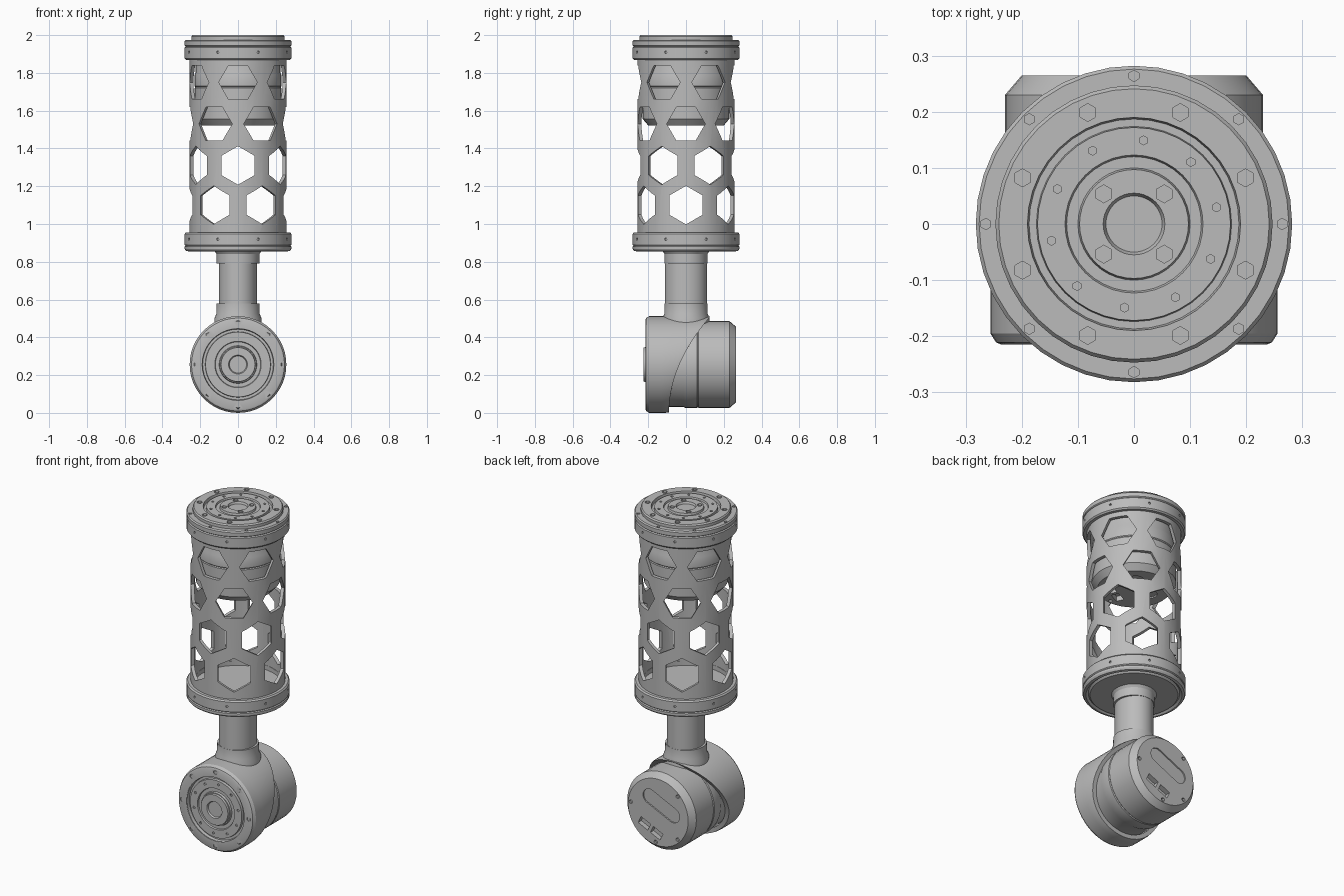
import bpy, bmesh
from math import radians, cos, sin, pi
from mathutils import Matrix, Vector

if "Cube" in bpy.data.objects:
    bpy.data.objects.remove(bpy.data.objects["Cube"])

grey = bpy.data.materials.new("plain grey")
grey.use_nodes = True
grey.diffuse_color = (0.5, 0.5, 0.5, 1)
grey.node_tree.nodes["Principled BSDF"].inputs["Base Color"].default_value = (0.5, 0.5, 0.5, 1)

T, R = Matrix.Translation, Matrix.Rotation
MOTOR_LENGTH = 0.478
AXLE_Z = 0.256


def lathe(name, profile, closed=False, segments=40):
    """Spin a (radius, height) profile about z; closed joins its ends into a ring."""
    bm = bmesh.new()
    verts = [bm.verts.new((r, 0, h)) for r, h in profile]
    edges = [bm.edges.new(pair) for pair in zip(verts, verts[1:])]
    if closed:
        edges.append(bm.edges.new((verts[-1], verts[0])))
    bmesh.ops.spin(bm, geom=verts + edges, cent=(0, 0, 0), axis=(0, 0, 1),
                   angle=2 * pi, steps=segments, use_duplicate=False)
    bmesh.ops.remove_doubles(bm, verts=bm.verts, dist=1e-4)
    bmesh.ops.recalc_face_normals(bm, faces=bm.faces)
    mesh = bpy.data.meshes.new(name)
    bm.to_mesh(mesh)
    bm.free()
    obj = bpy.data.objects.new(name, mesh)
    bpy.context.collection.objects.link(obj)
    return obj


def prism(bm, matrix, radius, depth, sides=6):
    return bmesh.ops.create_cone(bm, cap_ends=True, segments=sides, radius1=radius,
                                 radius2=radius, depth=depth, matrix=matrix)["verts"]


def cut(obj, bm):
    """Subtract the cutter bmesh and keep the result as plain mesh."""
    mesh = bpy.data.meshes.new("cutter")
    bm.to_mesh(mesh)
    bm.free()
    cutter = bpy.data.objects.new("cutter", mesh)
    cutter.hide_render = True
    bpy.context.collection.objects.link(cutter)
    mod = obj.modifiers.new("cut", "BOOLEAN")
    mod.operation, mod.solver, mod.object = "DIFFERENCE", "EXACT", cutter
    graph = bpy.context.evaluated_depsgraph_get()
    result = bpy.data.meshes.new_from_object(obj.evaluated_get(graph))
    obj.modifiers.clear()
    obj.data = result
    bpy.data.objects.remove(cutter)


def finish(obj, matrix=Matrix()):
    mesh = obj.data
    mesh.transform(matrix)
    mesh.materials.clear()
    mesh.materials.append(grey)
    mesh.shade_smooth()
    mesh.set_sharp_from_angle(angle=radians(30))


def bolt_ring(bm, count, ring, radius, height, start=0.0, depth=0.02):
    for k in range(count):
        a = start + 2 * pi * k / count
        prism(bm, T((ring * cos(a), ring * sin(a), height)), radius, depth)


def side_holes(bm, ring, height):
    for k in range(8):
        spin = R(pi / 8 + k * pi / 4, 4, "Z")
        prism(bm, spin @ T((ring, 0, height)) @ R(pi / 2, 4, "Y"), 0.007, 0.02)


def motor(name, matrix, rim):
    """Motor with its output face at local z = 0 and its connector cap below."""
    end = -MOTOR_LENGTH
    obj = lathe(name, [
        (0, -0.012), (0.05, -0.012), (0.055, 0), (0.097, 0), (0.1, -0.012), (0.12, -0.012),
        (0.123, -0.003), (0.172, -0.003), (0.174, -0.018), (0.187, -0.018), (0.19, 0),
        (rim - 0.006, 0), (rim, -0.008), (rim, -0.04), (0.225, -0.05), (0.225, -0.2),
        (0.23, -0.21), (0.23, -0.27), (0.226, -0.275), (0.23, -0.28),
        (0.23, end + 0.035), (0.2, end), (0, end)])
    bm = bmesh.new()
    bolt_ring(bm, 8, 0.215, 0.016, 0, pi / 8)
    bolt_ring(bm, 10, 0.15, 0.008, 0, 0.2)
    bolt_ring(bm, 4, 0.076, 0.016, 0, pi / 4)
    # cap details: long shallow slot, two connector sockets, screw pits
    tilt = R(radians(25), 4, "Z")
    slot = prism(bm, R(pi / 24, 4, "Z"), 0.045, 0.016, 24)
    for v in slot:
        v.co.x += 0.085 if v.co.x > 0 else -0.085
        v.co = tilt @ (v.co + Vector((0, 0.05, end)))
    for x in (-0.045, 0.045):
        bmesh.ops.create_cube(bm, size=1, matrix=tilt @ T((x, -0.12, end))
                              @ Matrix.Diagonal((0.07, 0.045, 0.06, 1)))
    for a in (radians(d) for d in (110, 250, 340, 200)):
        prism(bm, tilt @ T((0.183 * cos(a), 0.183 * sin(a), end)), 0.012, 0.03)
    cut(obj, bm)
    finish(obj, matrix)


# Motors: one upright in the top of the cage, one lying with its face forward
motor("upper_motor", T((0, 0, 2.0)), 0.247)
facing = T((0, -0.213, AXLE_Z)) @ R(pi / 2, 4, "X")
motor("lower_motor", facing, 0.235)
finish(lathe("lower_rotor_plate", [(0, 0.003), (0.045, 0.003), (0.05, 0.012),
                                   (0.09, 0.012), (0.094, -0.01), (0, -0.01)]), facing)

# Perforated cage wall: four staggered rows of six hexagonal holes
cage = lathe("cage_wall", [(0.238, 0.9), (0.258, 0.9), (0.258, 1.92), (0.238, 1.92)], True, 48)
bm = bmesh.new()
for row, height in enumerate((1.1, 1.31, 1.53, 1.75)):
    stagger = 0 if row % 2 == 0 else pi / 6
    if row == 2:
        stagger = 0
    turn = 0 if row < 2 else pi / 6
    for k in range(6):
        place = R(stagger + k * pi / 3, 4, "Z") @ T((0.268, 0, height))
        prism(bm, place @ R(pi / 2, 4, "Y") @ R(turn + pi / 2, 4, "Z"), 0.102, 0.11)
cut(cage, bm)
finish(cage)

# Upper clamp ring around the cage
ring = lathe("upper_clamp_ring", [
    (0.24, 1.868), (0.275, 1.868), (0.282, 1.876), (0.282, 1.935), (0.276, 1.94),
    (0.282, 1.945), (0.282, 1.968), (0.276, 1.975), (0.24, 1.975)], True)
bm = bmesh.new()
side_holes(bm, 0.282, 1.91)
bolt_ring(bm, 8, 0.264, 0.01, 1.975)
cut(ring, bm)
finish(ring)

# Lower clamp plate, closed underneath
plate = lathe("lower_clamp_plate", [
    (0, 0.855), (0.24, 0.855), (0.25, 0.865), (0.262, 0.855), (0.276, 0.858),
    (0.282, 0.868), (0.282, 0.88), (0.277, 0.885), (0.282, 0.89), (0.282, 0.948),
    (0.275, 0.956), (0.236, 0.956), (0.236, 0.93), (0, 0.93)])
bm = bmesh.new()
side_holes(bm, 0.282, 0.92)
cut(plate, bm)
finish(plate)

# Arm: flattened shaft with a collar at each end
finish(lathe("arm_shaft", [(0, 0.45), (0.112, 0.45), (0.112, 0.87), (0, 0.87)]),
       Matrix.Diagonal((0.9, 1, 1, 1)))
finish(lathe("arm_lower_collar", [(0, 0.45), (0.125, 0.45), (0.125, 0.5), (0.115, 0.525),
                                  (0.113, 0.58), (0, 0.58)]))
finish(lathe("arm_upper_collar", [(0, 0.79), (0.113, 0.79), (0.113, 0.84),
                                  (0.125, 0.858), (0, 0.858)]))

# Holder shell around the lower motor, its rear edge sweeping back towards the arm
holder = lathe("motor_holder", [
    (0.192, 0.215), (0.236, 0.215), (0.246, 0.211), (0.256, 0.195), (0.256, 0.13),
    (0.256, 0.02), (0.253, 0), (0.228, 0), (0.228, 0.19), (0.192, 0.19)], True, 48)
for v in holder.data.vertices:
    if v.co.z < 0.05:
        t = (v.co.y + AXLE_Z) / 0.5
        v.co.z += 0.09 - 0.21 * t * t
bm = bmesh.new()
bolt_ring(bm, 8, 0.222, 0.013, 0.215)
cut(holder, bm)
finish(holder, T((0, 0, AXLE_Z)) @ R(pi / 2, 4, "X"))
